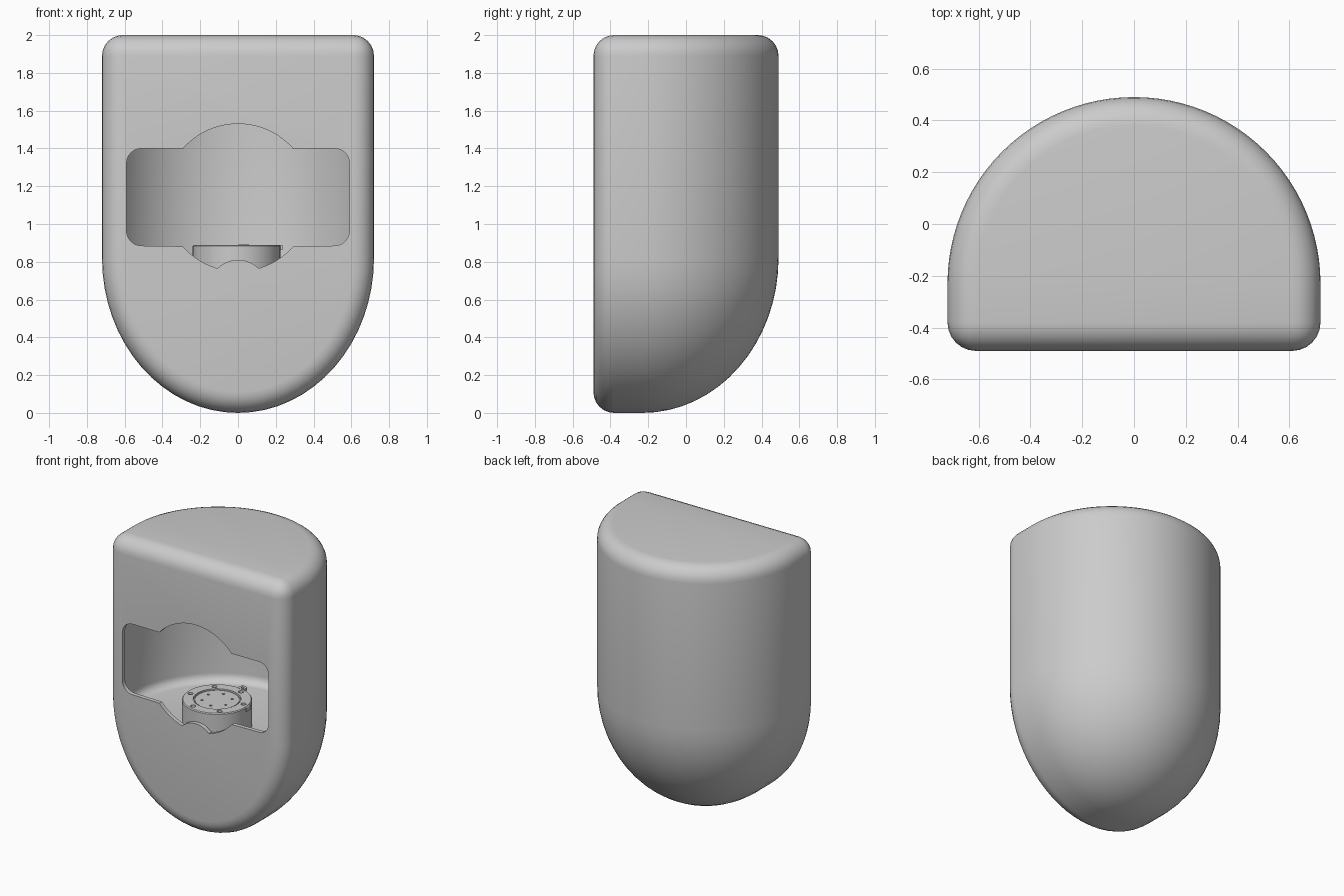
import bpy, bmesh
from math import sin, cos, pi, radians, sqrt
from mathutils import Matrix, Vector

if "Cube" in bpy.data.objects:
    bpy.data.objects.remove(bpy.data.objects["Cube"], do_unlink=True)

AXIS_Y, FRONT_Y = -0.23, -0.49

grey = bpy.data.materials.new("light_grey")
grey.use_nodes = True
grey.diffuse_color = (0.6, 0.6, 0.6, 1)
bsdf = next(n for n in grey.node_tree.nodes if n.type == 'BSDF_PRINCIPLED')
bsdf.inputs["Base Color"].default_value = (0.6, 0.6, 0.6, 1)


def make_object(name, bm):
    bmesh.ops.recalc_face_normals(bm, faces=bm.faces)
    mesh = bpy.data.meshes.new(name)
    bm.to_mesh(mesh)
    bm.free()
    mesh.materials.append(grey)
    obj = bpy.data.objects.new(name, mesh)
    bpy.context.collection.objects.link(obj)
    return obj


def select(obj):
    bpy.ops.object.select_all(action='DESELECT')
    obj.select_set(True)
    bpy.context.view_layer.objects.active = obj


def cut(obj, cutter):
    mod = obj.modifiers.new("cut", 'BOOLEAN')
    mod.operation, mod.solver, mod.object = 'DIFFERENCE', 'EXACT', cutter
    select(obj)
    bpy.ops.object.modifier_apply(modifier=mod.name)
    bpy.data.objects.remove(cutter, do_unlink=True)


def smooth(obj, angle=35):
    select(obj)
    bpy.ops.object.shade_smooth_by_angle(angle=radians(angle))


def spun(profile, angle, steps):
    """Spin an (r, z) profile about the vertical axis."""
    bm = bmesh.new()
    verts = [bm.verts.new((r, 0, z)) for r, z in profile]
    edges = [bm.edges.new(pair) for pair in zip(verts, verts[1:])]
    bmesh.ops.spin(bm, geom=verts + edges, cent=(0, 0, 0), axis=(0, 0, 1),
                   angle=angle, steps=steps)
    bmesh.ops.remove_doubles(bm, verts=bm.verts, dist=1e-5)
    return bm


def half_round(name, profile, front, fillet):
    """Half-round body with a flat front and filleted rims."""
    bm = spun(profile, pi, 48)
    rim = [e for e in bm.edges if e.is_boundary]
    new = bmesh.ops.extrude_edge_only(bm, edges=rim)["geom"]
    bmesh.ops.translate(bm, vec=(0, front - AXIS_Y, 0),
                        verts=[g for g in new if isinstance(g, bmesh.types.BMVert)])
    bmesh.ops.contextual_create(bm, geom=[e for e in bm.edges if e.is_boundary])
    bmesh.ops.translate(bm, vec=(0, AXIS_Y, 0), verts=bm.verts)
    bmesh.ops.recalc_face_normals(bm, faces=bm.faces)
    bmesh.ops.dissolve_limit(bm, angle_limit=0.002, verts=bm.verts, edges=bm.edges)
    sharp = [e for e in bm.edges if e.calc_face_angle(0) > radians(50)]
    bmesh.ops.bevel(bm, geom=sharp, offset=fillet, offset_type='OFFSET',
                    segments=6, profile=0.5, affect='EDGES', clamp_overlap=False)
    return make_object(name, bm)


def arc(cx, cz, r, start, end, steps=12):
    return [(cx + r * cos(radians(start + (end - start) * i / steps)),
             cz + r * sin(radians(start + (end - start) * i / steps)))
            for i in range(steps + 1)]


# Outer shell: straight half cylinder on a rounded bowl
N = 16
bowl = [(0.72 * sin(pi / 2 * i / N), 0.82 * (1 - cos(pi / 2 * i / N)))
        for i in range(N + 1)]
shell = half_round("shell", bowl + [(0.72, 2), (0, 2)], FRONT_Y, 0.11)

# Hollow chamber with a flat floor
chamber = half_round("chamber_cutter", [(0, 0.7), (0.69, 0.7), (0.69, 1.96), (0, 1.96)],
                     FRONT_Y + 0.03, 0.06)
cut(shell, chamber)

# Front window: wide rounded slot, round lobes and a raised sill
outline = (arc(0, 0.655, 0.155, 134, 46) + arc(0, 1.14, 0.39, -74, -41.5)
           + arc(0.51, 0.965, 0.08, -90, 0) + arc(0.51, 1.32, 0.08, 0, 90)
           + arc(0, 1.14, 0.39, 41.5, 138.5, 24)
           + arc(-0.51, 1.32, 0.08, 90, 180) + arc(-0.51, 0.965, 0.08, 180, 270)
           + arc(0, 1.14, 0.39, 221.5, 254))
bm = bmesh.new()
face = bm.faces.new([bm.verts.new((x, -0.6, z)) for x, z in outline])
top = bmesh.ops.extrude_face_region(bm, geom=[face])["geom"]
bmesh.ops.translate(bm, vec=(0, 0.2, 0),
                    verts=[g for g in top if isinstance(g, bmesh.types.BMVert)])
cut(shell, make_object("window_cutter", bm))
smooth(shell)

# Motor: round drum with a flange and a sunken hub
drum = [(0, 0.69), (0.232, 0.69), (0.232, 0.884), (0.226, 0.89), (0.158, 0.89),
        (0.158, 0.872), (0.148, 0.872), (0.148, 0.884), (0, 0.884)]
motor = make_object("motor", spun(drum, 2 * pi, 64))
bm = bmesh.new()
for count, ring, radius, phase in ((6, 0.194, 0.018, 10), (6, 0.1, 0.009, 40)):
    for i in range(count):
        a = radians(phase) + 2 * pi * i / count
        place = Matrix.Translation((ring * cos(a), ring * sin(a), 0.89))
        bmesh.ops.create_cone(bm, cap_ends=True, segments=16, radius1=radius,
                              radius2=radius, depth=0.06, matrix=place)
cut(motor, make_object("hole_cutter", bm))
motor.location = (-0.008, AXIS_Y, 0)
smooth(motor)

# Small rear lug with a screw hole
lug = make_object("motor_lug", spun([(0.01, 0.87), (0.028, 0.87), (0.028, 0.892),
                                     (0.01, 0.892), (0.01, 0.87)], 2 * pi, 24))
lug.location = (0.03, AXIS_Y + 0.24, 0)
smooth(lug)

# Side connector tab
bm = bmesh.new()
bmesh.ops.create_cube(bm, size=1, matrix=Matrix.Translation((0.215, AXIS_Y + 0.02, 0.875))
                      @ Matrix.Diagonal((0.04, 0.05, 0.025, 1)))
make_object("motor_tab", bm)
